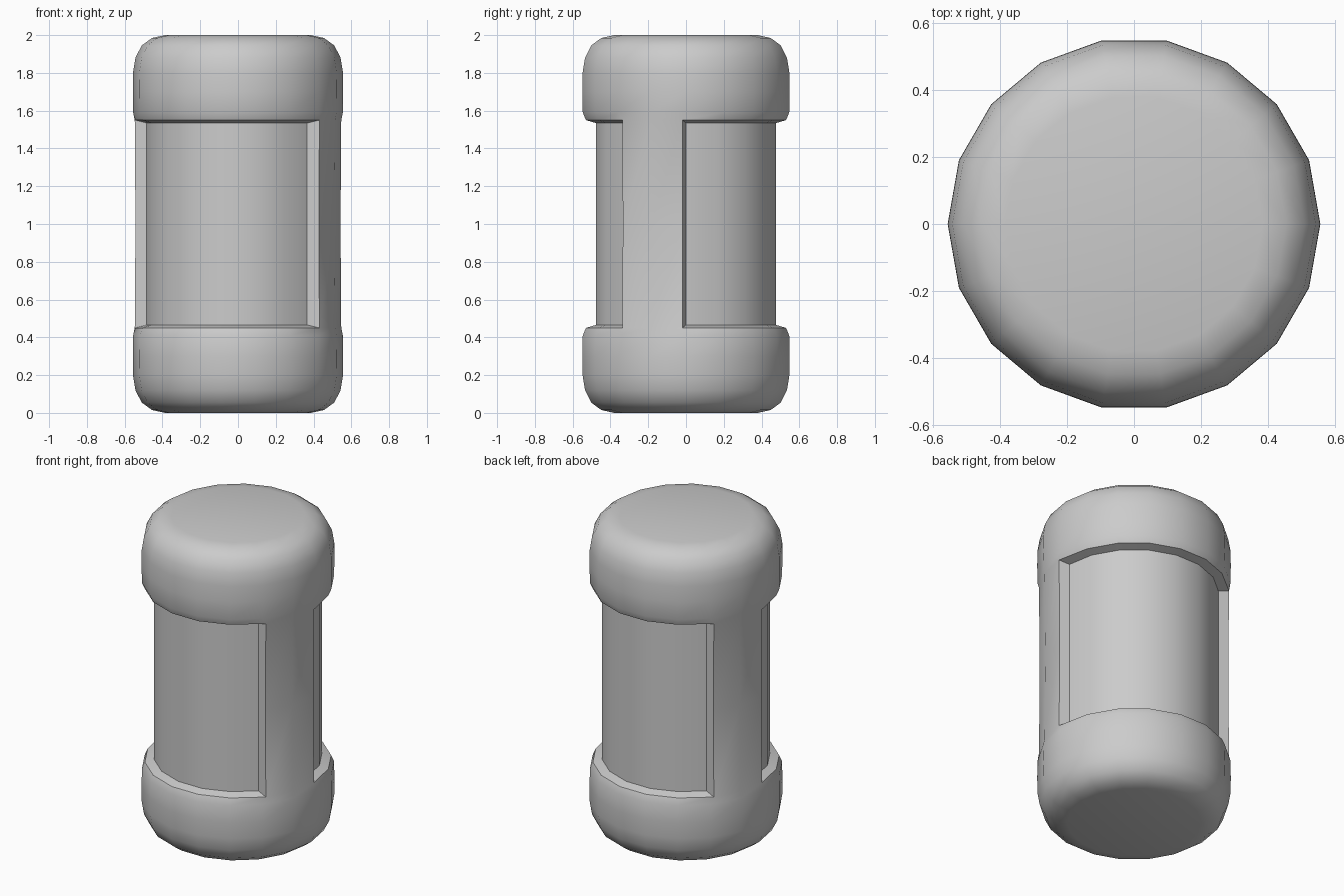
import bpy, bmesh
from math import radians, cos, sin, atan2

if "Cube" in bpy.data.objects:
    bpy.data.objects.remove(bpy.data.objects["Cube"])

SIDES = 18
CORE_R = 0.485


def polar(r, deg, z):
    a = radians(deg)
    return (r * cos(a), r * sin(a), z)


# half profile of the shell, from the top down to the middle: radius, height
top = [(0.385, 2.0), (0.455, 1.985), (0.51, 1.945), (0.543, 1.88),
       (0.556, 1.80), (0.557, 1.70), (0.555, 1.59), (0.538, 1.55)]
profile = [(r, 2 - z) for r, z in top] + [(0.543, 1.0)] + top[::-1]
lo, hi = len(top) - 1, len(top) + 1      # rings that bound the windows

# ribs lie on columns 16-18 and 7-9; their edges are pulled in slightly
rib_shift = {0: -2, 16: 2, 9: -2, 7: 2}
rib_cols = (0, 16, 17, 7, 8, 9)

# lathed outer shell
bm = bmesh.new()
rings = []
for i, (r, z) in enumerate(profile):
    ring = []
    for c in range(SIDES):
        deg = c * 20
        rr = r
        if lo <= i <= hi:
            deg += rib_shift.get(c, 0)
            if c in rib_cols:
                rr = 0.547 if i != lo + 1 else 0.543
        ring.append(bm.verts.new(polar(rr, deg, z)))
    rings.append(ring)

windows = ([], [])
for i in range(len(rings) - 1):
    for c in range(SIDES):
        n = (c + 1) % SIDES
        f = bm.faces.new((rings[i][c], rings[i][n], rings[i + 1][n], rings[i + 1][c]))
        if lo <= i < hi:
            if c < 7:
                windows[0].append(f)
            elif 9 <= c < 16:
                windows[1].append(f)
bm.faces.new(rings[0][::-1])
bm.faces.new(rings[-1])

# two recessed windows with tapered walls
for faces in windows:
    res = bmesh.ops.extrude_face_region(bm, geom=faces)
    for v in [g for g in res["geom"] if isinstance(g, bmesh.types.BMVert)]:
        deg = atan2(v.co.y, v.co.x) * 57.29578
        col = round(deg / 20) % SIDES
        inner = col * 20 + {16: -1, 7: -1}.get(col, 0)
        v.co = polar(CORE_R, inner, 1 + (v.co.z - 1) * 0.972)
    old = [f for f in faces if f.is_valid]
    if old:
        bmesh.ops.delete(bm, geom=old, context='FACES')

bmesh.ops.recalc_face_normals(bm, faces=bm.faces[:])
mesh = bpy.data.meshes.new("canister_body")
bm.to_mesh(mesh)
bm.free()
body = bpy.data.objects.new("canister_body", mesh)
bpy.context.collection.objects.link(body)
bpy.context.view_layer.objects.active = body
body.select_set(True)
bpy.ops.object.shade_smooth_by_angle(angle=radians(35))
